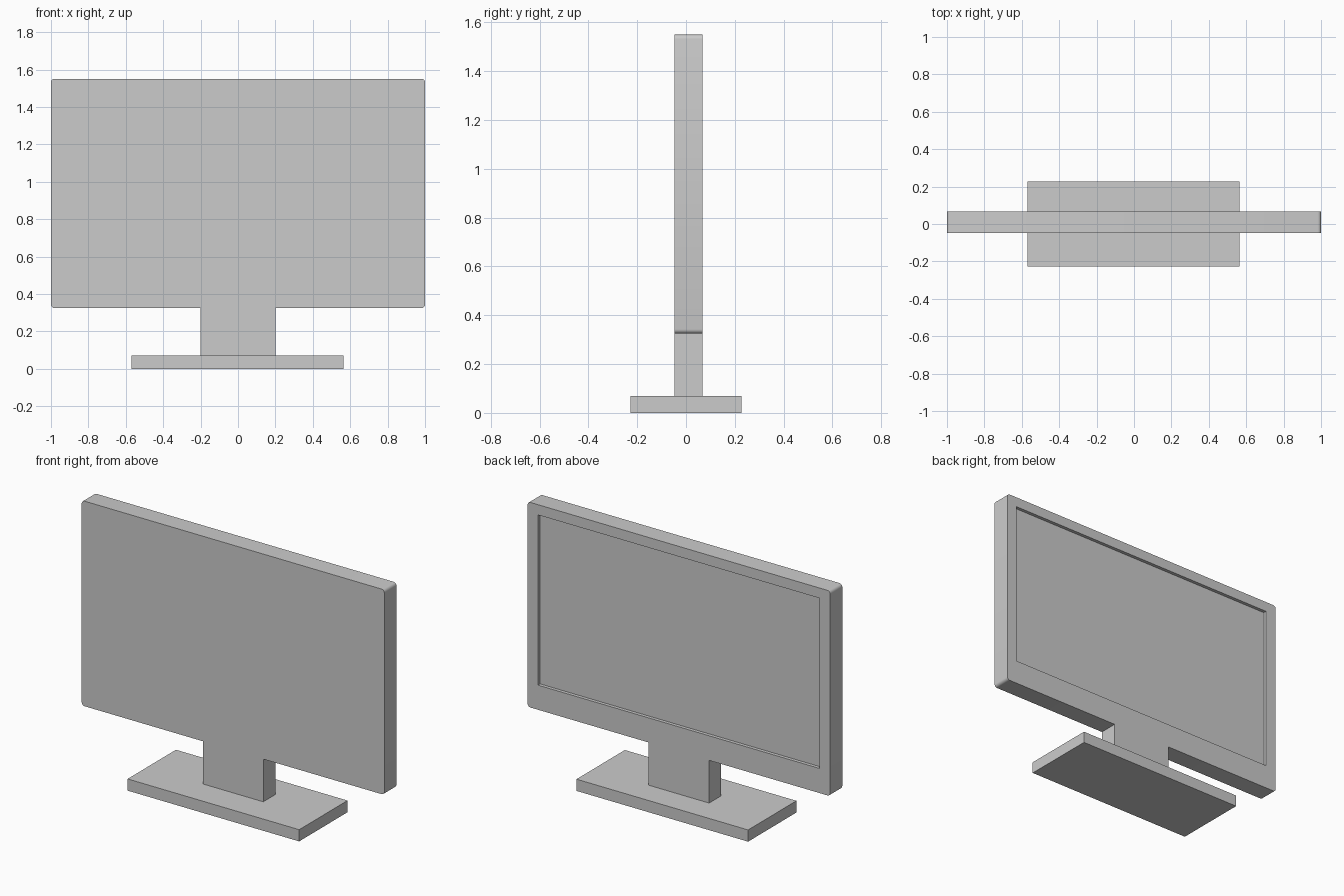
import bpy, bmesh
from math import cos, sin, pi

if "Cube" in bpy.data.objects:
    bpy.data.objects.remove(bpy.data.objects["Cube"])

FRONT, BACK = -0.047, 0.067      # housing depth range
X, BOT, TOP = 1.0, 0.325, 1.55   # housing outline
BASE_TOP, NECK_X, R = 0.07, 0.2, 0.018


def make_object(name, bm):
    bmesh.ops.recalc_face_normals(bm, faces=bm.faces[:])
    mesh = bpy.data.meshes.new(name)
    bm.to_mesh(mesh)
    bm.free()
    obj = bpy.data.objects.new(name, mesh)
    bpy.context.collection.objects.link(obj)
    return obj


def box(name, x0, x1, y0, y1, z0, z1):
    bm = bmesh.new()
    bmesh.ops.create_cube(bm, size=1)
    for v in bm.verts:
        v.co = ((x0 + x1) / 2 + v.co.x * (x1 - x0),
                (y0 + y1) / 2 + v.co.y * (y1 - y0),
                (z0 + z1) / 2 + v.co.z * (z1 - z0))
    return make_object(name, bm)


def corner(cx, cz, start, steps=4):
    angles = [start + pi / 2 * i / steps for i in range(steps + 1)]
    return [(cx + R * cos(a), cz + R * sin(a)) for a in angles]


# Screen housing and neck: right half outline, mirrored, then extruded in depth
half = [(NECK_X, BASE_TOP), (NECK_X, BOT)]
half += corner(X - R, BOT + R, -pi / 2) + corner(X - R, TOP - R, 0)
outline = half + [(-x, z) for x, z in reversed(half)]
bm = bmesh.new()
face = bm.faces.new([bm.verts.new((x, FRONT, z)) for x, z in outline])
new = bmesh.ops.extrude_face_region(bm, geom=[face], use_keep_orig=True)["geom"]
for v in new:
    if isinstance(v, bmesh.types.BMVert):
        v.co.y = BACK
housing = make_object("screen_housing_and_neck", bm)

# Recessed display panel, sunk into the +y face
cutter = box("display_recess_cutter", -0.929, 0.931, BACK - 0.02, BACK + 0.1, 0.472, 1.489)
cutter.hide_render = True
mod = housing.modifiers.new("display_recess", 'BOOLEAN')
mod.operation = 'DIFFERENCE'
mod.solver = 'EXACT'
mod.object = cutter
bpy.context.view_layer.objects.active = housing
housing.select_set(True)
bpy.ops.object.modifier_apply(modifier=mod.name)
bpy.data.objects.remove(cutter)
bpy.ops.object.shade_smooth_by_angle()

# Foot plate
box("stand_base", -0.57, 0.564, -0.228, 0.228, 0, BASE_TOP)
